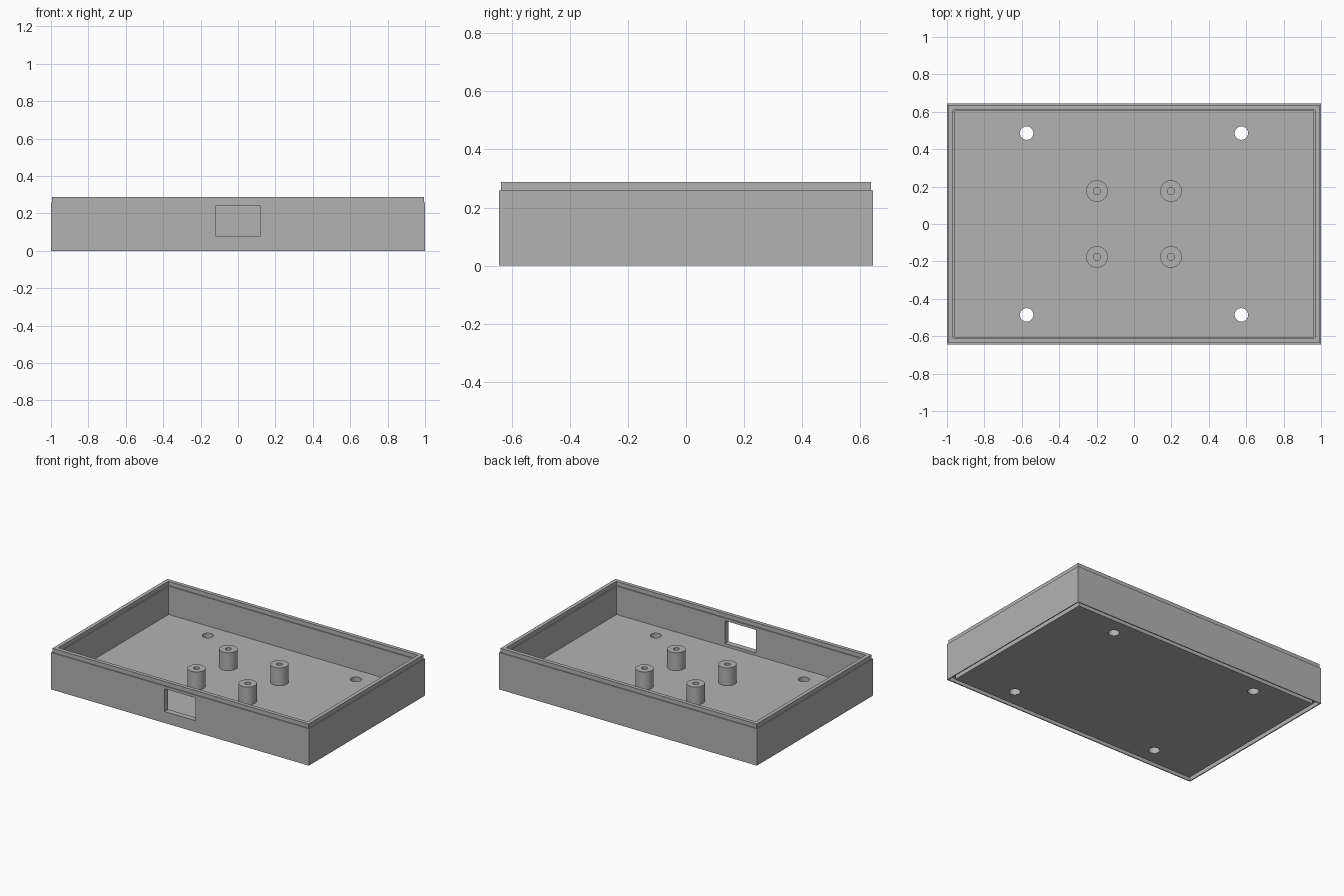
import bpy
import bmesh
from math import cos, sin, tau

HALF_X, HALF_Y = 1.0, 0.643
WALL, STEP, LIP_IN = 0.04, 0.0067, 0.033
SHOULDER, TOP, FLOOR = 0.2585, 0.2875, 0.06
POST_TOP = 0.185

default = bpy.data.objects.get("Cube")
if default:
    bpy.data.objects.remove(default, do_unlink=True)

grey = bpy.data.materials.new("plain grey")
grey.use_nodes = True
grey.diffuse_color = (0.45, 0.45, 0.45, 1)
grey.node_tree.nodes["Principled BSDF"].inputs["Base Color"].default_value = grey.diffuse_color


def finish(name, bm):
    bmesh.ops.recalc_face_normals(bm, faces=bm.faces)
    mesh = bpy.data.meshes.new(name)
    bm.to_mesh(mesh)
    bm.free()
    mesh.materials.append(grey)
    obj = bpy.data.objects.new(name, mesh)
    bpy.context.collection.objects.link(obj)
    return obj


def skin(name, rings):
    """Bridge consecutive closed rings and cap both ends."""
    bm = bmesh.new()
    loops = [[bm.verts.new(p) for p in ring] for ring in rings]
    for a, b in zip(loops, loops[1:]):
        n = len(a)
        for i in range(n):
            j = (i + 1) % n
            bm.faces.new((a[i], a[j], b[j], b[i]))
    bm.faces.new(loops[0])
    bm.faces.new(loops[-1])
    return finish(name, bm)


def rectangle(inset, z):
    x, y = HALF_X - inset, HALF_Y - inset
    return [(-x, -y, z), (x, -y, z), (x, y, z), (-x, y, z)]


def circle(cx, cy, r, z, sides=32):
    return [(cx + r * cos(tau * i / sides), cy + r * sin(tau * i / sides), z)
            for i in range(sides)]


def activate(obj):
    bpy.ops.object.select_all(action="DESELECT")
    obj.select_set(True)
    bpy.context.view_layer.objects.active = obj


def cut(target, cutter):
    mod = target.modifiers.new("cut", "BOOLEAN")
    mod.operation, mod.solver, mod.object = "DIFFERENCE", "EXACT", cutter
    activate(target)
    bpy.ops.object.modifier_apply(modifier=mod.name)
    bpy.data.objects.remove(cutter, do_unlink=True)


# Tray shell: underside groove, outer wall, raised lip, inner ledge, floor
profile = [(0.037, 0), (0.037, 0.03), (STEP, 0.03), (STEP, 0), (0, 0),
           (0, SHOULDER), (STEP, SHOULDER), (STEP, TOP), (LIP_IN, TOP),
           (LIP_IN, SHOULDER), (WALL, SHOULDER), (WALL, FLOOR)]
tray = skin("tray", [rectangle(inset, z) for inset, z in profile])

# Front window opening
window = [[(x, y, z) for x, z in ((-0.12, 0.08), (0.12, 0.08), (0.12, 0.24), (-0.12, 0.24))]
          for y in (-HALF_Y - 0.1, -HALF_Y + 0.1)]
cut(tray, skin("window_cutter", window))

# Screw holes through the floor
corners = [(sx, sy) for sx in (-1, 1) for sy in (-1, 1)]
for sx, sy in corners:
    x, y = sx * 0.574, sy * 0.486
    cut(tray, skin("hole_cutter", [circle(x, y, 0.036, z) for z in (-0.1, 0.12)]))

# Hollow mounting posts
for sx, sy in corners:
    x, y = sx * 0.198, sy * 0.176
    name = ("left" if sx > 0 else "right") + ("_back" if sy > 0 else "_front") + "_post"
    post = skin(name, [circle(x, y, r, z) for r, z in
                       ((0.058, FLOOR - 0.005), (0.058, POST_TOP),
                        (0.019, POST_TOP), (0.019, FLOOR))])
    activate(post)
    bpy.ops.object.shade_smooth_by_angle()

activate(tray)
bpy.ops.object.shade_smooth_by_angle()
